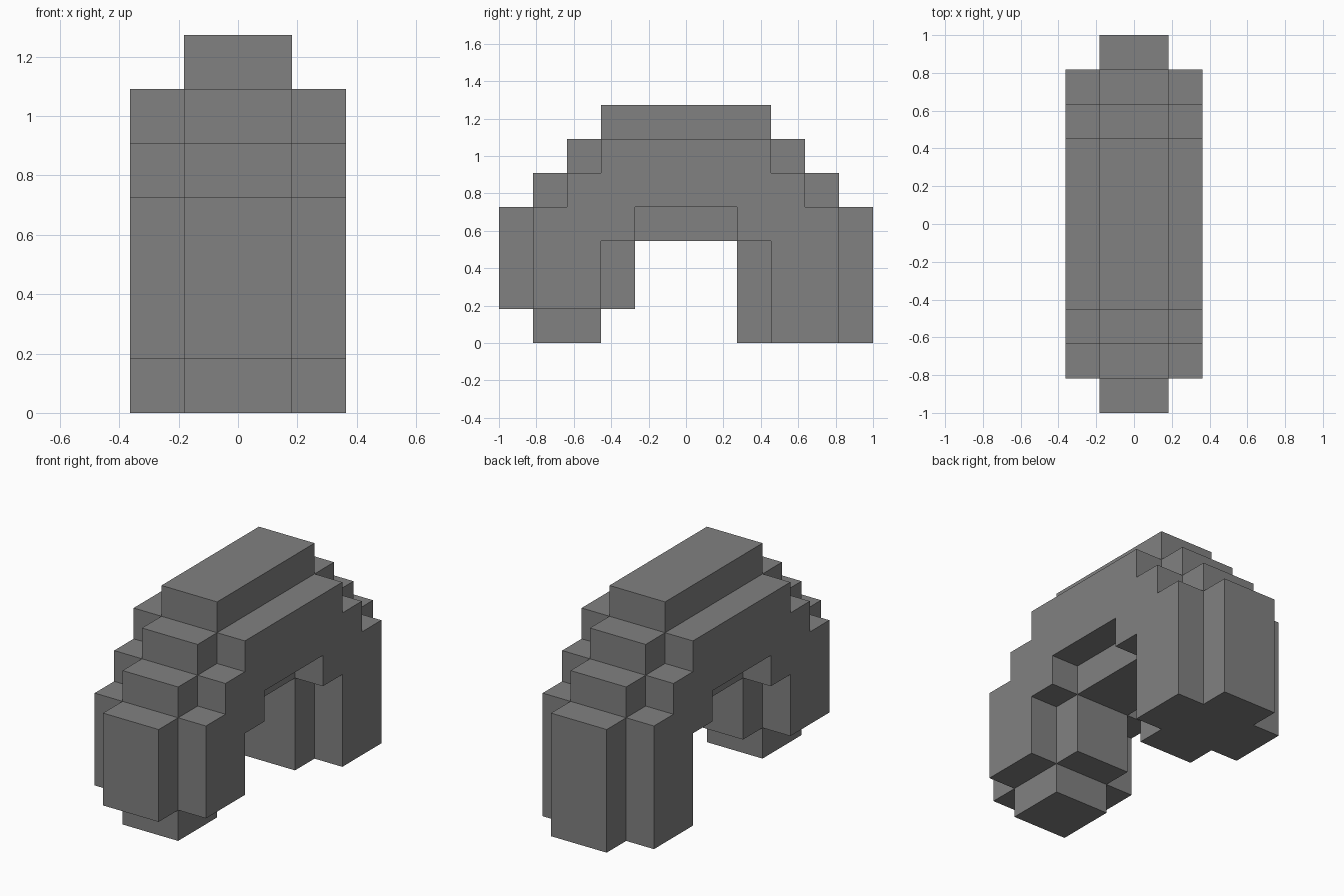
import bpy
import bmesh

default_cube = bpy.data.objects.get("Cube")
if default_cube:
    bpy.data.objects.remove(default_cube, do_unlink=True)

UNIT = 2 / 11  # edge length of one block

grey = bpy.data.materials.new("mid_grey")
grey.use_nodes = True
grey.diffuse_color = (0.22, 0.22, 0.22, 1)
grey.node_tree.nodes["Principled BSDF"].inputs["Base Color"].default_value = grey.diffuse_color


def stepped_roof(half_length, low, steps=3):
    """Stepped outline from the back end, over the top, to the front end."""
    back = []
    for step in range(steps):
        y = half_length - step
        back += [(y, low + step - 1), (y, low + step)]
    back = back[1:]
    front = [(-y, z) for y, z in reversed(back)]
    return back + front


def extrude_profile(name, profile, x_start, x_end, open_inner=False):
    """Extrude a (y, z) outline, given in blocks, along x."""
    bm = bmesh.new()
    ring = [bm.verts.new((x_start * UNIT, y * UNIT, z * UNIT)) for y, z in profile]
    cap = bm.faces.new(ring)
    extruded = bmesh.ops.extrude_face_region(bm, geom=[cap], use_keep_orig=True)
    moved = [v for v in extruded["geom"] if isinstance(v, bmesh.types.BMVert)]
    bmesh.ops.translate(bm, verts=moved, vec=((x_end - x_start) * UNIT, 0, 0))
    bmesh.ops.recalc_face_normals(bm, faces=bm.faces)
    if open_inner:
        bmesh.ops.delete(bm, geom=[cap], context="FACES_ONLY")
    mesh = bpy.data.meshes.new(name)
    bm.to_mesh(mesh)
    bm.free()
    mesh.materials.append(grey)
    obj = bpy.data.objects.new(name, mesh)
    bpy.context.collection.objects.link(obj)
    return obj


# Central arch: short front foot, arch opening, full back leg, stepped roof
front_foot = [(-5.5, 1), (-4.5, 1), (-4.5, 0), (-2.5, 0), (-2.5, 1), (-1.5, 1)]
opening = [(-1.5, 3), (1.5, 3)]
back_leg = [(1.5, 0), (5.5, 0)]
extrude_profile("central_arch",
                front_foot + opening + back_leg + stepped_roof(5.5, 4, 4), -1, 1)

# Side arches: one block thick, with a wider stepped opening
front_leg = [(-4.5, 1), (-2.5, 1)]
opening = [(-2.5, 3), (-1.5, 3), (-1.5, 4), (1.5, 4), (1.5, 3), (2.5, 3)]
back_leg = [(2.5, 0), (4.5, 0)]
sides = extrude_profile("side_arches",
                        front_leg + opening + back_leg + stepped_roof(4.5, 4),
                        1, 2, open_inner=True)
mirror = sides.modifiers.new("mirror", "MIRROR")
mirror.use_axis[0] = True
mirror.use_mirror_merge = False
